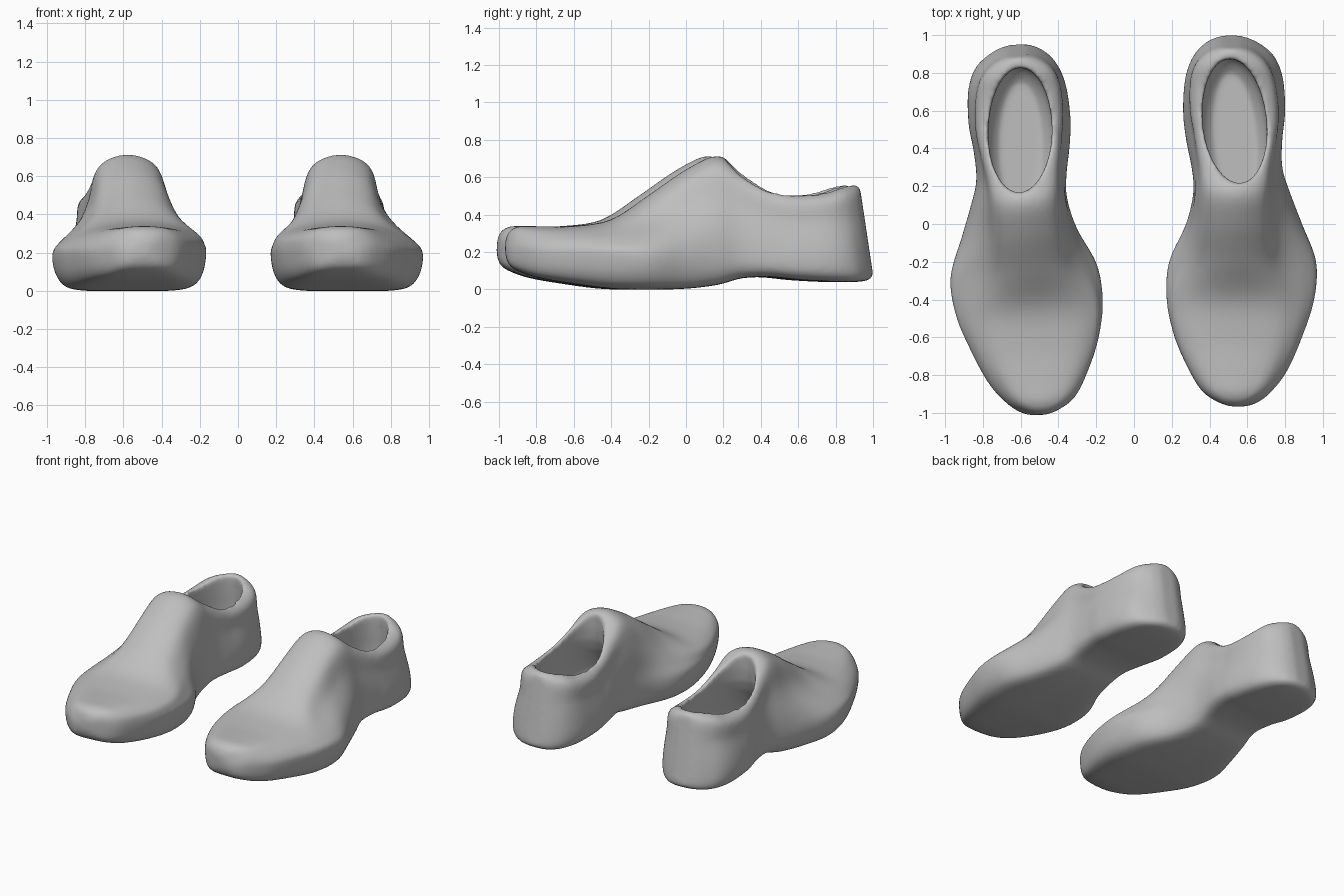
import bpy, bmesh, math
from mathutils import Matrix, Vector

cube = bpy.data.objects.get("Cube")
if cube:
    bpy.data.objects.remove(cube)

grey = bpy.data.materials.new("plain grey")
grey.use_nodes = True
COLOUR = (0.52, 0.52, 0.52, 1)
grey.diffuse_color = COLOUR
grey.node_tree.nodes["Principled BSDF"].inputs["Base Color"].default_value = COLOUR

# Cross-sections from toe to heel: y, left x, right x, bottom z, top z,
# height of greatest width, width share at mid height and near the top
STATIONS = [
    (-.967, .52, .59, .185, .26, .22, .8, .5),
    (-.945, .45, .655, .13, .312, .21, .85, .55),
    (-.89, .365, .725, .095, .338, .21, .89, .6),
    (-.78, .295, .81, .06, .338, .20, .90, .62),
    (-.60, .215, .89, .03, .34, .20, .89, .59),
    (-.40, .172, .955, .005, .375, .20, .82, .49),
    (-.20, .185, .965, .0, .505, .19, .65, .38),
    (0, .275, .89, .005, .642, .18, .71, .48),
    (.17, .315, .825, .025, .715, .17, .81, .59),
    (.30, .305, .785, .06, .64, .17, .85, .69),
    (.45, .275, .785, .065, .56, .15, .87, .75),
    (.60, .26, .80, .05, .53, .14, .88, .77),
    (.78, .272, .788, .04, .535, .14, .89, .78),
    (.90, .315, .74, .04, .558, .14, .90, .82),
    (.97, .385, .65, .05, .56, .14, .92, .86),
    (1.0, .46, .57, .075, .55, .15, .95, .9),
]

# Rings of the foot opening, from above the rim down to the insole:
# z, front y, back y, left x, right x
WELL = [
    (.85, .215, .87, .37, .695),
    (.50, .20, .875, .365, .70),
    (.24, .06, .885, .355, .71),
    (.14, .12, .80, .42, .65),
]


def spline(a, b, c, d, t):
    """Smooth step from b to c, with a and d as neighbours."""
    return b + (c - a) * t / 2 + (2 * a - 5 * b + 4 * c - d) * t**2 / 2 \
        + (3 * b - a - 3 * c + d) * t**3 / 2


def smooth_rows(rows, steps, closed):
    """Insert in-between rows along a smooth curve."""
    rows = [Vector(r) for r in rows]
    n = len(rows)
    pick = (lambda i: rows[i % n]) if closed else (lambda i: rows[min(max(i, 0), n - 1)])
    out = []
    for i in range(n if closed else n - 1):
        for s in range(steps):
            out.append(spline(pick(i - 1), pick(i), pick(i + 1), pick(i + 2), s / steps))
    return out if closed else out + [rows[-1]]


def section(station):
    """Closed outline across the shoe at one station."""
    y, left, right, bottom, top, widest, mid, crown = station
    centre, half = (left + right) / 2, (right - left) / 2
    upper = .537 - .05 * max(y - .5, 0)
    corner = bottom + (widest - bottom) * .35
    rise = top - widest
    levels = [(.70, bottom + .006, centre), (.93, corner, centre), (1, widest, centre),
              (.65 + .37 * mid, widest + rise * .25, (centre * 3 + upper) / 4),
              (mid, widest + rise * .56, upper),
              (crown, widest + rise * .89, upper)]
    sides = [[(c + s * f * half, z) for f, z, c in levels] for s in (1, -1)]
    loop = [(centre, bottom)] + sides[0] + [(upper, top)] + sides[1][::-1]
    lean = .15 * min(max((y - .5) / .4, 0), 1)      # heel leans forward
    return [(p[0], y - lean * (p[1] - .08), p[1]) for p in smooth_rows(loop, 4, True)]


def well_ring(row):
    """Oval ring, slanted slightly inward at the back."""
    z, front, back, left, right = row
    ring = []
    for k in range(48):
        a = math.tau * k / 48
        slant = -.025 * math.sin(a)
        ring.append(((left + right + (right - left) * math.cos(a)) / 2 + slant,
                     (front + back + (back - front) * math.sin(a)) / 2, z))
    return ring


def loft(name, rings, matrix):
    """Skin a list of equal rings and cap both ends."""
    bm = bmesh.new()
    loops = [[bm.verts.new(matrix @ Vector(p)) for p in ring] for ring in rings]
    n = len(loops[0])
    for a, b in zip(loops, loops[1:]):
        for i in range(n):
            bm.faces.new((a[i], a[(i + 1) % n], b[(i + 1) % n], b[i]))
    bm.faces.new(loops[0])
    bm.faces.new(loops[-1])
    bmesh.ops.recalc_face_normals(bm, faces=bm.faces)
    mesh = bpy.data.meshes.new(name)
    bm.to_mesh(mesh)
    bm.free()
    obj = bpy.data.objects.new(name, mesh)
    bpy.context.collection.objects.link(obj)
    return obj


def make_shoe(name, matrix):
    shoe = loft(name, [section(s) for s in smooth_rows(STATIONS, 5, False)], matrix)
    well = loft("foot_well", [well_ring(r) for r in smooth_rows(WELL, 4, False)], matrix)
    well.hide_render = True
    # Hollow the shoe, then melt all edges into a soft skin
    cut = shoe.modifiers.new("hollow", 'BOOLEAN')
    cut.operation, cut.object, cut.solver = 'DIFFERENCE', well, 'EXACT'
    skin = shoe.modifiers.new("skin", 'REMESH')
    skin.mode, skin.voxel_size = 'VOXEL', .012
    soft = shoe.modifiers.new("soften", 'SMOOTH')
    soft.factor, soft.iterations = .5, 18
    graph = bpy.context.evaluated_depsgraph_get()
    mesh = bpy.data.meshes.new_from_object(shoe.evaluated_get(graph))
    shoe.modifiers.clear()
    shoe.data = mesh
    bpy.data.objects.remove(well)
    mesh.materials.clear()
    mesh.materials.append(grey)
    mesh.polygons.foreach_set("use_smooth", [True] * len(mesh.polygons))


# Left shoe, and its mirrored partner turned slightly about the ball of the foot
make_shoe("left_shoe", Matrix.Identity(4))
pivot = Vector((-.55, -.44, 0))
turn = Matrix.Translation(pivot + Vector((.012, -.046, 0))) @ Matrix.Rotation(.085, 4, 'Z') \
    @ Matrix.Translation(-pivot)
make_shoe("right_shoe", turn @ Matrix.Scale(-1, 4, (1, 0, 0)))
